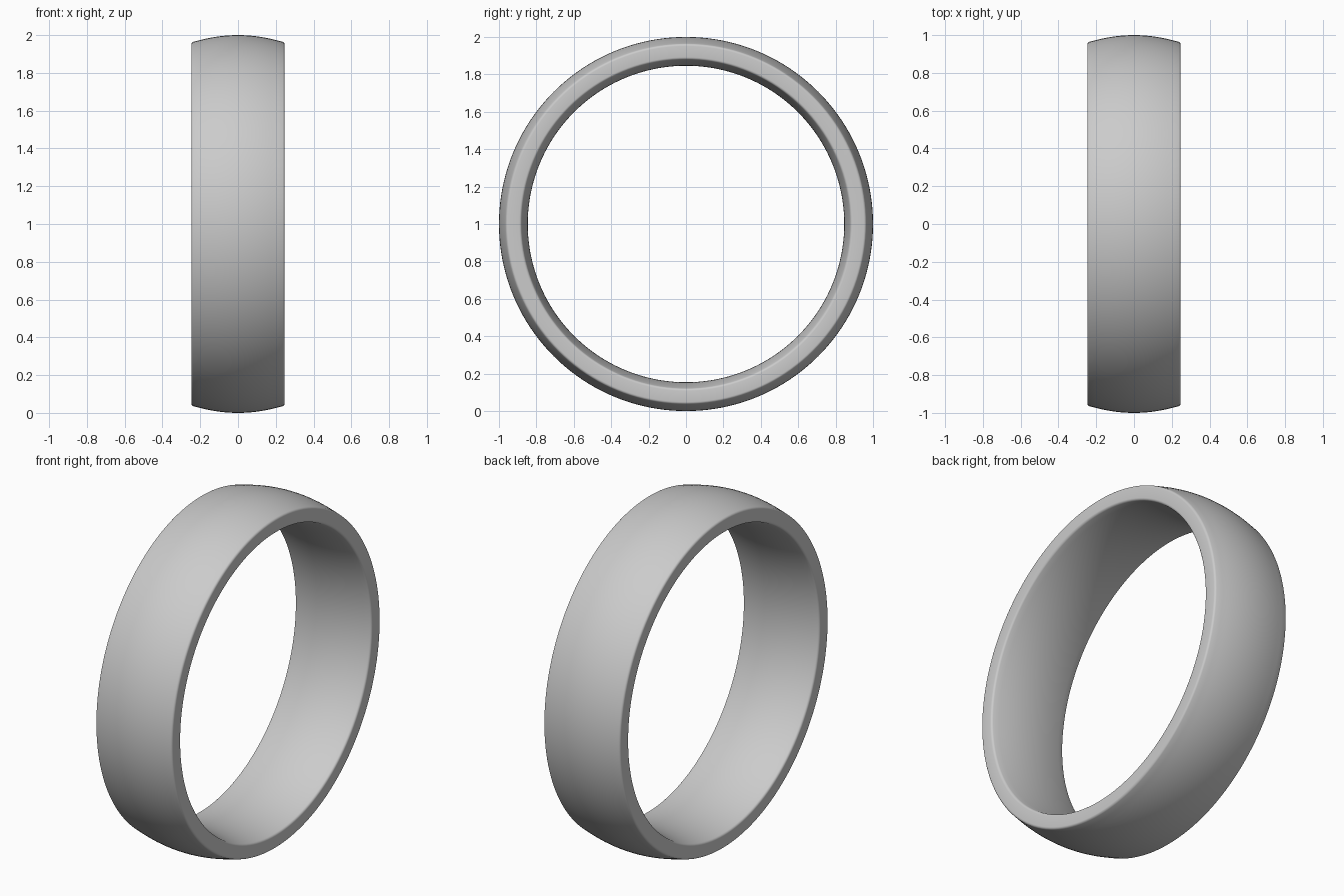
import bpy, bmesh, math

if "Cube" in bpy.data.objects:
    bpy.data.objects.remove(bpy.data.objects["Cube"])

SEGMENTS = 160
STEPS = 16


def dome(x_edge, r_mid, r_edge):
    """Points of a shallow arc across the band, from -x to +x."""
    pts = []
    for i in range(STEPS + 1):
        t = -1 + 2 * i / STEPS
        pts.append((t * x_edge, r_mid + (r_edge - r_mid) * t * t))
    return pts


def corner(cx, cr, a0, a1, rad, n=4):
    """Small rounded corner between the side face and a dome."""
    return [(cx + rad * math.cos(math.radians(a0 + (a1 - a0) * i / n)),
             cr + rad * math.sin(math.radians(a0 + (a1 - a0) * i / n)))
            for i in range(n + 1)]


# Cross-section: domed outside, rounded rims, gently domed inside
R = 0.014
outer = dome(0.234, 1.0, 0.964)[1:-1]
inner = dome(0.234, 0.846, 0.878)[1:-1]
right_rim = corner(0.233, 0.951, 73, 0, R) + corner(0.233, 0.892, 0, -75, R)
left_rim = [(-x, r) for x, r in reversed(right_rim)]
profile = outer + right_rim + inner[::-1] + left_rim

# Band: sweep the cross-section around the x axis
bm = bmesh.new()
rings = []
for s in range(SEGMENTS):
    a = 2 * math.pi * s / SEGMENTS
    rings.append([bm.verts.new((x, r * math.sin(a), 1 + r * math.cos(a)))
                  for x, r in profile])
n = len(profile)
for s in range(SEGMENTS):
    p, q = rings[s], rings[(s + 1) % SEGMENTS]
    for i in range(n):
        j = (i + 1) % n
        bm.faces.new((p[i], p[j], q[j], q[i])).smooth = True
bmesh.ops.recalc_face_normals(bm, faces=bm.faces)

mesh = bpy.data.meshes.new("ring_band")
bm.to_mesh(mesh)
bm.free()
band = bpy.data.objects.new("ring_band", mesh)
bpy.context.collection.objects.link(band)
